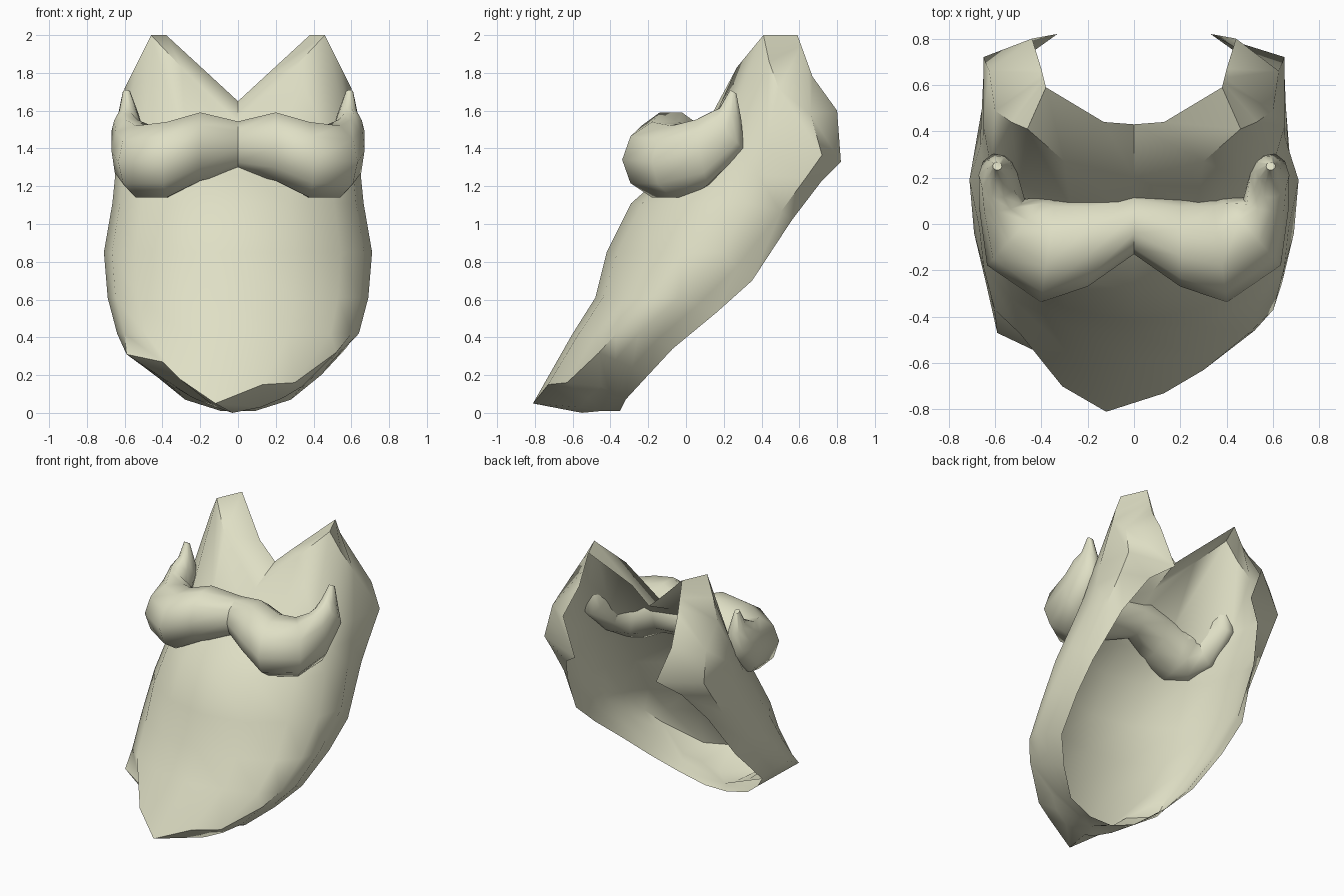
import bpy, bmesh, math
from mathutils import Vector

if "Cube" in bpy.data.objects:
    bpy.data.objects.remove(bpy.data.objects["Cube"])

cream = bpy.data.materials.new("pale cream hair")
cream.diffuse_color = (0.74, 0.74, 0.56, 1)
cream.use_nodes = True
cream.node_tree.nodes["Principled BSDF"].inputs["Base Color"].default_value = cream.diffuse_color


def make(name, bm, angle):
    me = bpy.data.meshes.new(name)
    bm.to_mesh(me)
    bm.free()
    ob = bpy.data.objects.new(name, me)
    bpy.context.collection.objects.link(ob)
    me.materials.append(cream)
    bpy.ops.object.select_all(action='DESELECT')
    ob.select_set(True)
    bpy.context.view_layer.objects.active = ob
    bpy.ops.object.shade_smooth_by_angle(angle=math.radians(angle))


def mirror(half):
    return [(-p[0], p[1], p[2]) for p in half[:0:-1]] + half


def extend(half, rim):
    """Fill a half row evenly from its last point to the rim, seven points in all."""
    a, b, n = Vector(half[-1]), Vector(rim), 7 - len(half)
    return half + [tuple(a.lerp(b, k / n)) for k in range(1, n + 1)]


def arc_row(z, y_front, x_side, y_side, rim, bulge=0.4):
    """U-shaped slice, from the front centre round to a back corner and the rim."""
    half = []
    for deg in (0, 25, 50, 70, 90):
        t = math.radians(deg)
        half.append((x_side * math.sin(t), y_side - (y_side - y_front) * math.cos(t), z))
    corner = (bulge * x_side + (1 - bulge) * rim[0],
              y_side + (rim[1] - y_side) * (0.5 + 0.25 * (bulge > 0.5)), (z + rim[2]) / 2)
    return mirror(half + [corner, rim])


# Beard, top: pointed cheeks with a sloping ledge between them
rows = [mirror(extend([(0, .43, 1.65), (.13, .44, 1.77), (.38, .59, 2)], (.40, .67, 1.78)))]
cheek = [(0, .20, 1.54), (.30, .27, 1.83), (.46, .41, 2)]
rows.append(mirror(cheek + [(.53, .44, 1.86), (.60, .49, 1.72), (.625, .66, 1.58),
                            (.44, .80, 1.60)]))
# Beard, middle: U-shaped slices leaning forward as they go down
rows.append(arc_row(1.40, .04, .65, .42, (.33, .82, 1.33), 1))
rows.append(arc_row(1.26, -.12, .65, .38, (.47, .72, 1.23), 1))
rows.append(arc_row(1.11, -.29, .665, .33, (.57, .56, 1.02), .9))
rows.append(arc_row(.85, -.42, .71, .19, (.65, .35, .70)))
rows.append(arc_row(.61, -.48, .69, -.04, (.63, .16, .53)))
rows.append(arc_row(.42, -.60, .64, -.25, (.57, -.07, .34)))
# Beard, bottom: ragged tuft tips, the middle one off to the left
rim = (.44, -.20, .20)
right = extend([(-.12, -.81, .05), (.13, -.73, .15), (.30, -.63, .16), (.52, -.46, .32)], rim)
left = extend([(0, 0, 0), (.31, -.70, .18), (.40, -.56, .27), (.59, -.47, .31)], rim)
rows.append(mirror(left)[:6] + right)
under = [(-.03, -.55, 0), (.12, -.56, .03), (.24, -.52, .08), (.34, -.45, .14)]
rows.append(mirror(extend(under, (.28, -.32, .07))))

bm = bmesh.new()
grid = [[bm.verts.new(p) for p in row] for row in rows]
for a, b in zip(grid, grid[1:]):
    for i in range(len(a) - 1):
        bm.faces.new((a[i], b[i], b[i + 1], a[i + 1]))
# Beard underside, fanned from its middle
loop = grid[-1] + [bm.verts.new((x, -.35, .01)) for x in (.09, -.09)]
middle = bm.verts.new((0, -.45, .01))
for i, v in enumerate(loop):
    bm.faces.new((v, middle, loop[(i + 1) % len(loop)]))
make("beard", bm, 50)

# Moustache: closed loft; centre, half depth, half height, yaw, upward tilt
sections = [
    ((0, 0, 1.41), .13, .14, 0, 0),
    ((.20, -.08, 1.41), .19, .19, 0, 0),
    ((.37, -.11, 1.34), .23, .21, 8, 0),
    ((.50, -.03, 1.33), .20, .20, 42, 0),
    ((.57, .09, 1.38), .10, .185, 80, 10),
    ((.585, .21, 1.49), .085, .14, 92, 45),
    ((.58, .235, 1.58), .055, .07, 95, 60),
    ((.59, .25, 1.70), .02, .02, 95, 60),
]
SIDES = 10


def ring(sec, sign):
    centre, depth, height, yaw, tilt = sec
    yaw, tilt = math.radians(yaw), math.radians(tilt)
    out = Vector((math.sin(yaw), -math.cos(yaw), 0))
    along = Vector((math.cos(yaw), math.sin(yaw), 0))
    up = Vector((0, 0, math.cos(tilt))) - along * math.sin(tilt)
    pts = []
    for k in range(SIDES):
        t = 2 * math.pi * k / SIDES
        p = Vector(centre) + out * depth * math.cos(t) + up * height * math.sin(t)
        pts.append((p.x * sign, p.y, p.z))
    return pts


bm = bmesh.new()
loops = [ring(s, -1) for s in sections[:0:-1]] + [ring(s, 1) for s in sections]
loops = [[bm.verts.new(p) for p in l] for l in loops]
for a, b in zip(loops, loops[1:]):
    for k in range(SIDES):
        n = (k + 1) % SIDES
        bm.faces.new((a[k], b[k], b[n], a[n]))
bm.faces.new(loops[0])
bm.faces.new(loops[-1][::-1])
bmesh.ops.recalc_face_normals(bm, faces=bm.faces[:])
make("moustache", bm, 50)
